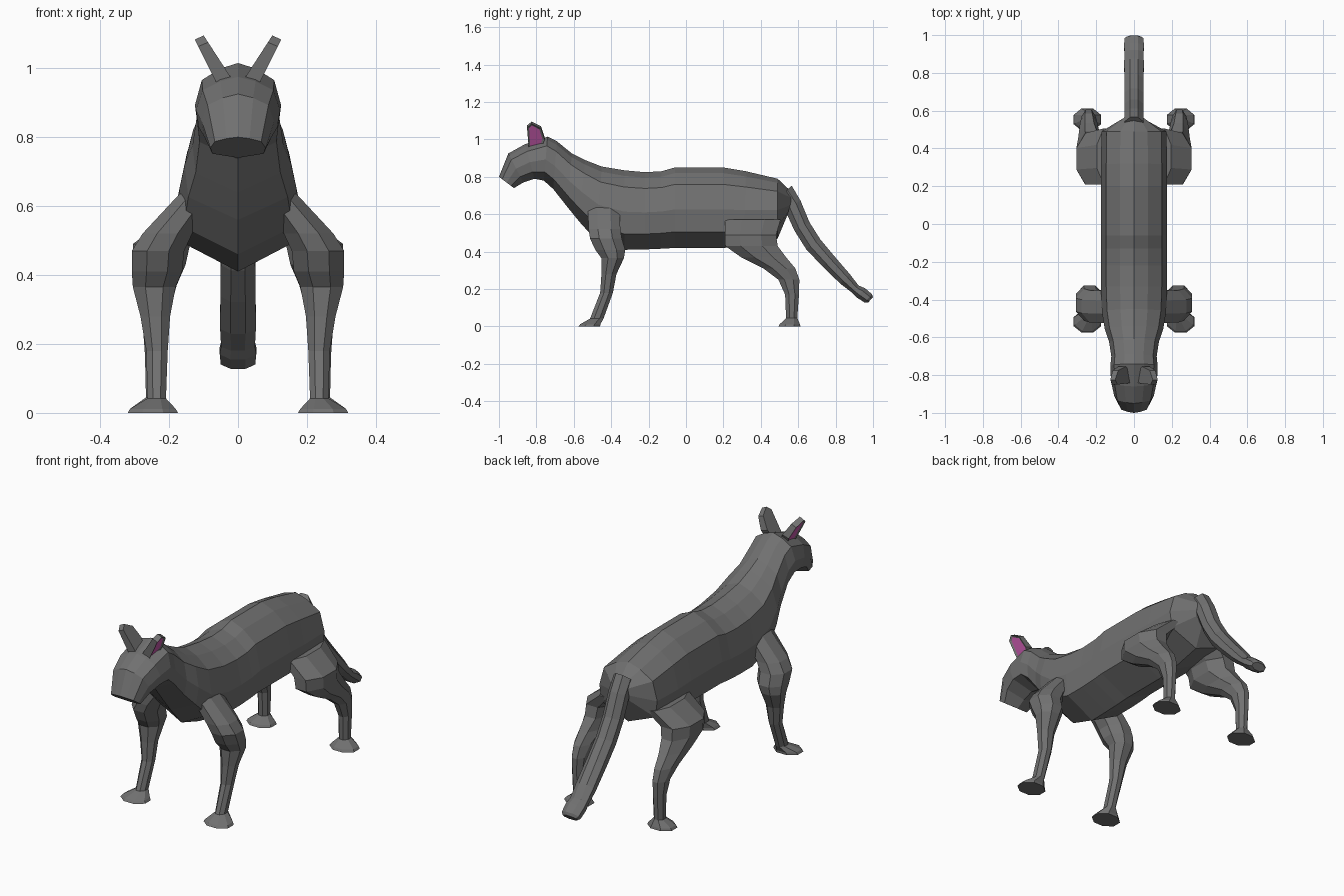
import bpy, bmesh, math
from mathutils import Matrix, Vector


def material(name, rgb):
    m = bpy.data.materials.new(name)
    m.diffuse_color = (*rgb, 1)
    return m


grey = material("dark grey fur", (0.165, 0.165, 0.165))
pink = material("pink inner ear", (0.55, 0.10, 0.40))


def finish(name, bm, mirror=False):
    bmesh.ops.recalc_face_normals(bm, faces=bm.faces[:])
    me = bpy.data.meshes.new(name)
    bm.to_mesh(me)
    bm.free()
    me.materials.append(grey)
    me.materials.append(pink)
    ob = bpy.data.objects.new(name, me)
    bpy.context.collection.objects.link(ob)
    if mirror:
        ob.modifiers.new("mirror", "MIRROR").use_axis[0] = True
    return ob


def loft(rings):
    """Skin a list of closed rings and cap both ends."""
    bm = bmesh.new()
    vs = [[bm.verts.new(p) for p in r] for r in rings]
    n = len(vs[0])
    for a, b in zip(vs, vs[1:]):
        for i in range(n):
            j = (i + 1) % n
            bm.faces.new((a[i], a[j], b[j], b[i]))
    bm.faces.new(vs[0])
    bm.faces.new(vs[-1])
    return bm


def oval(cx, cy, cz, rx, ry, tilt=0.0, n=8):
    """Faceted ring with flat sides, tilted about the x axis."""
    k = 1 / math.cos(math.pi / n)
    rot = Matrix.Rotation(tilt, 3, 'X')
    ring = []
    for i in range(n):
        a = (i + 0.5) * 2 * math.pi / n
        ring.append(Vector((cx, cy, cz)) + rot @ Vector((rx * k * math.cos(a), ry * k * math.sin(a), 0)))
    return ring


# head, neck and trunk: (top y, top z, bottom y, bottom z, half width)
SECTION = [(0, 0), (.42, .07), (.84, .21), (1, .52), (.93, .80), (0, 1)]
trunk = [
    (-1.00, .80, -.92, .74, .08),
    (-.95, .925, -.87, .77, .105),
    (-.86, .975, -.81, .79, .122),
    (-.74, 1.015, -.76, .78, .125),
    (-.69, .99, -.71, .735, .12),
    (-.61, .925, -.635, .64, .132),
    (-.54, .89, -.57, .56, .155),
    (-.45, .855, -.48, .46, .170),
    (-.33, .835, -.33, .41, .175),
    (-.22, .825, -.22, .412, .175),
    (-.13, .83, -.13, .416, .175),
    (-.06, .85, -.06, .42, .175),
    (.20, .85, .20, .42, .175),
    (.32, .83, .31, .43, .175),
    (.49, .79, .49, .47, .172),
    (.575, .71, .54, .59, .052),
]


def trunk_ring(yt, zt, yb, zb, w):
    half = [(w * u, yt + (yb - yt) * t, zt + (zb - zt) * t) for u, t in SECTION]
    return half + [(-x, y, z) for x, y, z in half[-2:0:-1]]


finish("body_and_head", loft([trunk_ring(*s) for s in trunk]))

# front legs: (centre x, y, z, radius x, radius y)
front = [
    (.247, -.517, 0, .073, .058),
    (.247, -.512, .012, .066, .054),
    (.236, -.477, .042, .027, .036),
    (.235, -.425, .18, .031, .034),
    (.240, -.412, .28, .043, .040),
    (.243, -.392, .365, .062, .060),
    (.235, -.405, .41, .073, .080),
    (.232, -.428, .47, .076, .085),
    (.205, -.436, .52, .072, .085),
    (.115, -.440, .635, .055, .085),
]
finish("front_legs", loft([oval(*r) for r in front]), mirror=True)

# hind legs
hind = [
    (.247, .553, 0, .073, .059),
    (.247, .555, .012, .066, .054),
    (.240, .565, .045, .027, .030),
    (.240, .567, .17, .030, .037),
    (.240, .550, .25, .036, .056),
    (.240, .500, .31, .046, .085),
    (.236, .415, .37, .058, .120),
    (.228, .350, .43, .076, .140),
    (.222, .345, .49, .083, .137),
    (.135, .358, .572, .062, .148),
]
finish("hind_legs", loft([oval(*r) for r in hind]), mirror=True)

# tail: rings tilted to follow its droop
tail = [
    (0, .525, .715, .05, .055, .75),
    (0, .570, .650, .05, .048, .50),
    (0, .620, .535, .05, .046, .50),
    (0, .680, .440, .05, .046, .62),
    (0, .760, .350, .051, .042, .75),
    (0, .850, .255, .052, .036, .80),
    (0, .905, .200, .049, .026, .85),
    (0, .935, .180, .053, .033, .85),
    (0, .975, .150, .050, .030, .85),
    (0, .986, .142, .040, .020, .85),
]
finish("tail", loft([oval(*r) for r in tail]))

# ears: slabs leaning outwards with a recessed pink outer face
outline = [(-.84, .955), (-.85, 1.075), (-.825, 1.095), (-.775, 1.07), (-.755, 1.01), (-.775, .965)]
inner = [(.012 + .65 * (z - .96), y, z) for y, z in outline]
outer = [(.058 + .50 * (z - .96), y, z - .012) for y, z in outline]
bm = loft([inner, outer])
bm.normal_update()
bmesh.ops.recalc_face_normals(bm, faces=bm.faces[:])
face = max((f for f in bm.faces if len(f.verts) == 6), key=lambda f: f.calc_center_median().x)
bmesh.ops.inset_individual(bm, faces=[face], thickness=.012, depth=-.006)
face.material_index = 1
finish("ears", bm, mirror=True)
